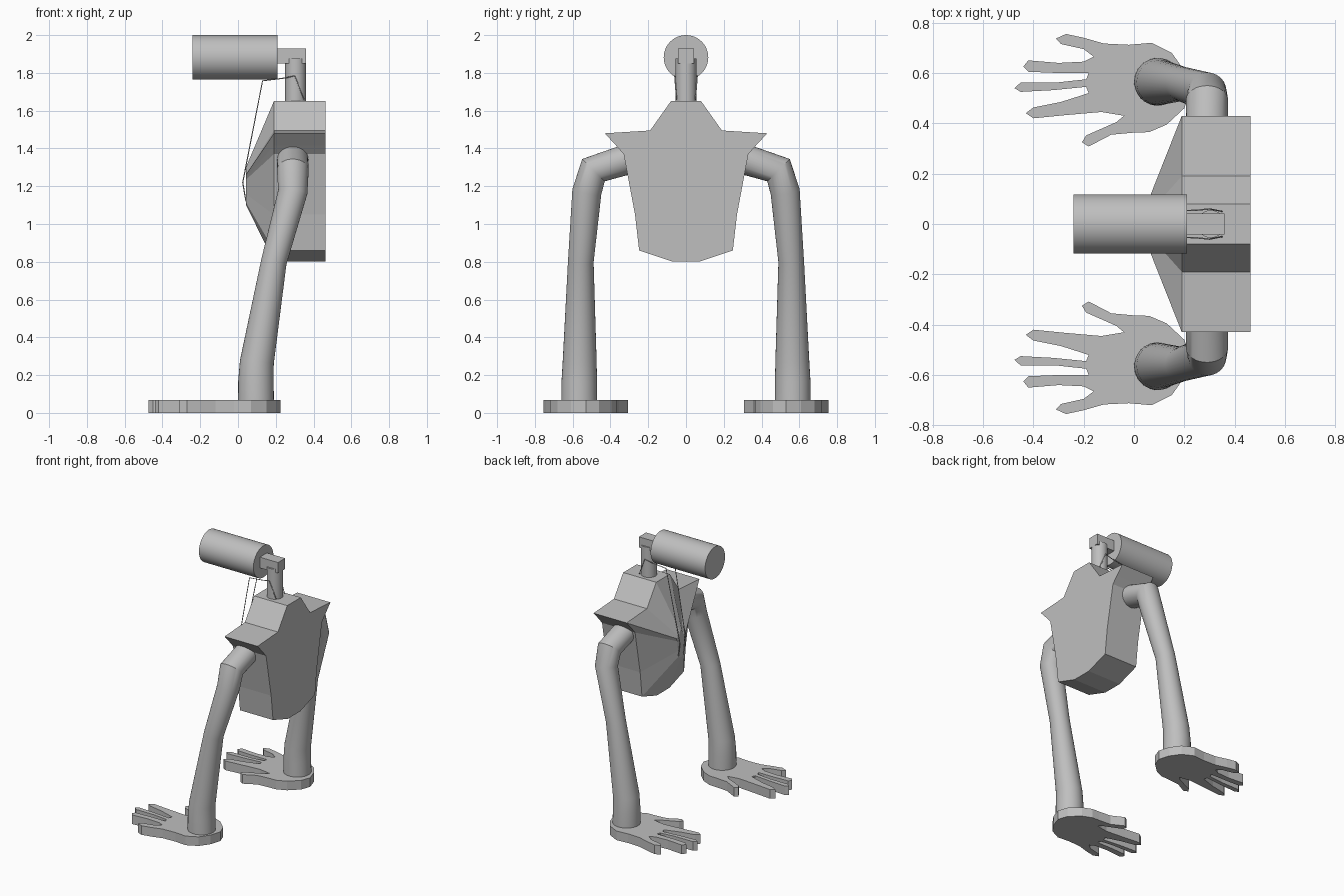
import bpy, bmesh, math
from mathutils import Vector

if "Cube" in bpy.data.objects:
    bpy.data.objects.remove(bpy.data.objects["Cube"])

grey = bpy.data.materials.new("grey")
grey.diffuse_color = (0.52, 0.52, 0.52, 1)
grey.use_nodes = True
grey.node_tree.nodes["Principled BSDF"].inputs["Base Color"].default_value = grey.diffuse_color


def finish(name, bm, smooth=False):
    bmesh.ops.recalc_face_normals(bm, faces=bm.faces)
    me = bpy.data.meshes.new(name)
    bm.to_mesh(me)
    bm.free()
    me.materials.append(grey)
    ob = bpy.data.objects.new(name, me)
    bpy.context.collection.objects.link(ob)
    if smooth:
        bpy.ops.object.select_all(action='DESELECT')
        ob.select_set(True)
        bpy.context.view_layer.objects.active = ob
        bpy.ops.object.shade_smooth_by_angle(angle=math.radians(35))
    return ob


def loft(bm, rings):
    """Skin a list of equal-length point rings and cap both ends."""
    vr = [[bm.verts.new(p) for p in r] for r in rings]
    n = len(vr[0])
    for a, b in zip(vr, vr[1:]):
        for i in range(n):
            j = (i + 1) % n
            bm.faces.new((a[i], a[j], b[j], b[i]))
    bm.faces.new(vr[0])
    bm.faces.new(vr[-1])


def tube(name, path, radii, sides=32):
    pts = [Vector(p) for p in path]
    rings = []
    ref = None
    for i, p in enumerate(pts):
        t = Vector((0, 0, 0))
        if i > 0:
            t += (p - pts[i - 1]).normalized()
        if i < len(pts) - 1:
            t += (pts[i + 1] - p).normalized()
        t.normalize()
        if ref is None:
            ref = t.orthogonal()
        u = (ref - t * ref.dot(t)).normalized()   # carry the frame along the path
        ref = u
        v = t.cross(u)
        rings.append([p + radii[i] * (u * math.cos(k * math.tau / sides)
                                      + v * math.sin(k * math.tau / sides))
                      for k in range(sides)])
    bm = bmesh.new()
    loft(bm, rings)
    return finish(name, bm, sides > 8)


# Head drum and neck post
tube("head", [(-0.24, 0, 1.882), (0.21, 0, 1.882)], [0.118] * 2, 48)
tube("neck", [(0.305, 0, 1.62), (0.305, 0, 1.875)], [0.055] * 2)

# Bracket joining head and neck
bm = bmesh.new()
bmesh.ops.create_cube(bm, size=1)
for v in bm.verts:
    v.co = Vector((0.28 + v.co.x * 0.16, v.co.y * 0.084, 1.89 + v.co.z * 0.08))
finish("head_bracket", bm)

# Torso: shoulder-flap outline, extruded backwards and tapered to the chest in front
half = [(0.08, 1.65), (0.19, 1.495), (0.43, 1.48), (0.37, 1.415), (0.33, 1.37),
        (0.27, 1.05), (0.248, 0.86), (0.075, 0.802)]
outline = half + [(-y, z) for y, z in reversed(half)]
CZ = 1.193
rings = [[(0.042, y * 0.13, CZ + (z - CZ) * 0.235) for y, z in outline],
         [(0.19, y, z) for y, z in outline],
         [(0.463, y, z) for y, z in outline]]
bm = bmesh.new()
loft(bm, rings)
finish("torso", bm)

# Hand outline seen from above, fingers towards -x
hand = [(0.225, 0.53), (0.20, 0.61), (0.15, 0.68), (0.07, 0.72), (-0.02, 0.712),
        (-0.12, 0.717), (-0.20, 0.74), (-0.27, 0.755), (-0.31, 0.737), (-0.29, 0.715),
        (-0.20, 0.695), (-0.16, 0.665), (-0.20, 0.645), (-0.30, 0.64), (-0.42, 0.65),
        (-0.44, 0.625), (-0.42, 0.605), (-0.30, 0.60), (-0.18, 0.60), (-0.19, 0.575),
        (-0.30, 0.563), (-0.45, 0.562), (-0.475, 0.54), (-0.45, 0.525), (-0.32, 0.532),
        (-0.19, 0.545), (-0.18, 0.52), (-0.29, 0.485), (-0.40, 0.463), (-0.43, 0.44),
        (-0.40, 0.42), (-0.28, 0.432), (-0.13, 0.445), (-0.04, 0.43), (-0.07, 0.405),
        (-0.19, 0.352), (-0.207, 0.325), (-0.18, 0.308), (-0.09, 0.355), (0.0, 0.363),
        (0.06, 0.365), (0.13, 0.395), (0.20, 0.46)]

# Arm centre line from shoulder to wrist, with radii
arm = [(0.29, 0.27, 1.355), (0.29, 0.49, 1.285), (0.29, 0.525, 1.17),
       (0.19, 0.557, 0.80), (0.10, 0.563, 0.27), (0.095, 0.565, 0.17), (0.095, 0.565, 0.05)]
arm_r = [0.082, 0.084, 0.078, 0.068, 0.09, 0.094, 0.095]

# Thin cord from the neck over the chest
cord = [(0.35, 0.05, 1.66), (0.30, 0.06, 1.785), (0.25, 0.055, 1.773), (0.13, 0.05, 1.758),
        (0.025, 0.035, 1.22), (0.042, 0.03, 1.12)]

for side, s in (("left", 1), ("right", -1)):
    tube(side + "_arm", [(x, s * y, z) for x, y, z in arm], arm_r)
    bm = bmesh.new()
    loft(bm, [[(x, s * y, z) for x, y in hand] for z in (0, 0.068)])
    finish(side + "_hand", bm)
    tube(side + "_cord", [(x, s * y, z) for x, y, z in cord], [0.003] * len(cord), 6)
